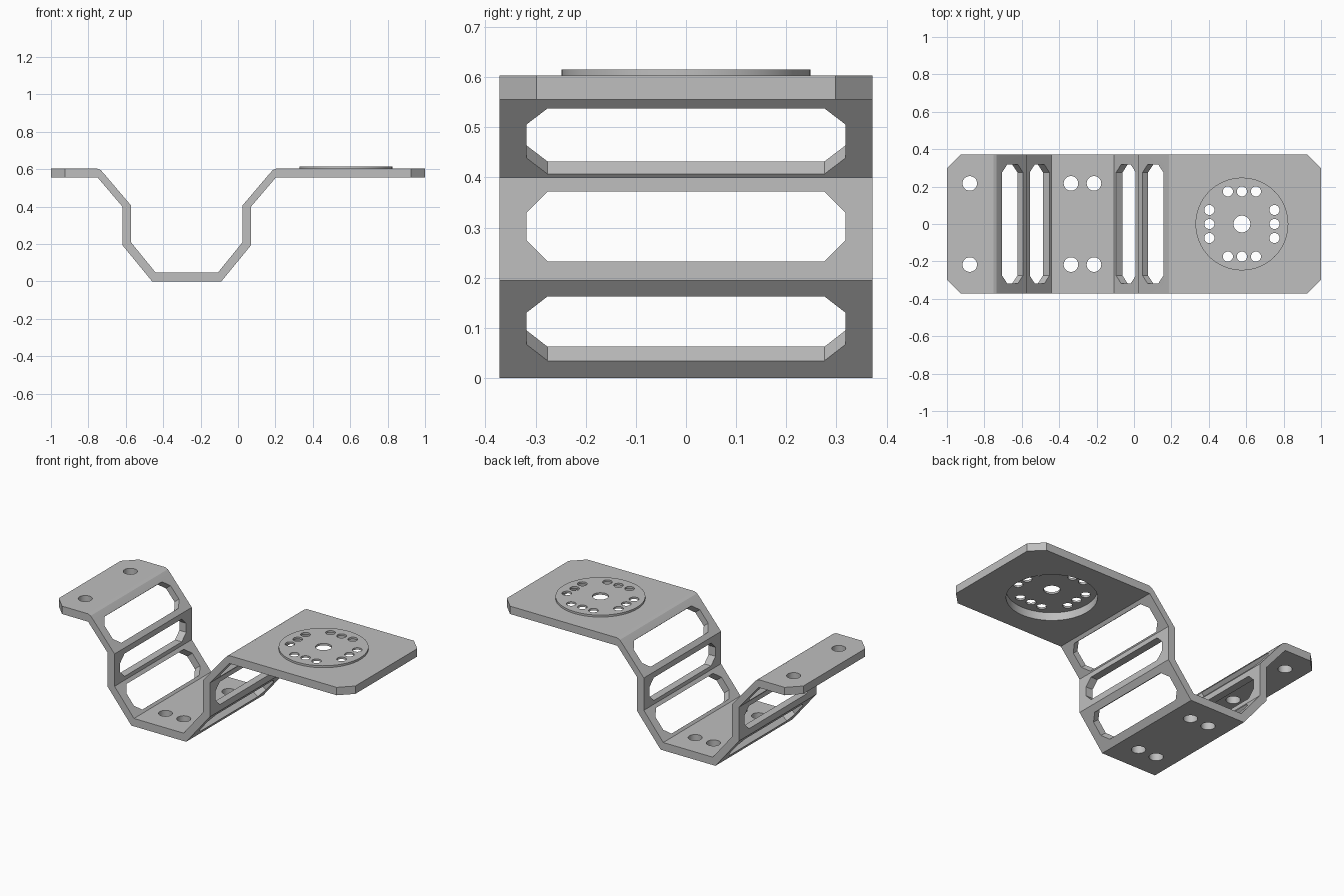
import bpy, bmesh, math
from mathutils import Vector, Matrix

if "Cube" in bpy.data.objects:
    bpy.data.objects.remove(bpy.data.objects["Cube"], do_unlink=True)

HALF_W = 0.372      # half width of the strip
TOP = 0.603         # top of the mounting plates
MID = -0.274        # centre of the channel
DISC_X = 0.577

metal = bpy.data.materials.new("grey metal")
metal.use_nodes = True
GREY = (0.52, 0.52, 0.52, 1)
metal.diffuse_color = GREY
metal.node_tree.nodes["Principled BSDF"].inputs["Base Color"].default_value = GREY


def prism(bm, outline, matrix, depth):
    """Extrude a flat outline symmetrically along its local z."""
    rings = [[bm.verts.new(matrix @ Vector((u, v, s * depth / 2))) for u, v in outline]
             for s in (-1, 1)]
    n = len(outline)
    bm.faces.new(rings[0][::-1])
    bm.faces.new(rings[1])
    for i in range(n):
        j = (i + 1) % n
        bm.faces.new((rings[0][i], rings[0][j], rings[1][j], rings[1][i]))


def circle(r, n):
    return [(r * math.cos(math.tau * i / n), r * math.sin(math.tau * i / n)) for i in range(n)]


def hole(bm, x, y, z, r, n=32, depth=0.2):
    prism(bm, circle(r, n), Matrix.Translation((x, y, z)), depth)


def make(name, bm):
    bmesh.ops.recalc_face_normals(bm, faces=bm.faces[:])
    mesh = bpy.data.meshes.new(name)
    bm.to_mesh(mesh)
    bm.free()
    mesh.materials.append(metal)
    obj = bpy.data.objects.new(name, mesh)
    bpy.context.collection.objects.link(obj)
    return obj


def cut(obj, bm):
    """Subtract the cutters, apply the result and shade it."""
    cutter = make("cutter", bm)
    cutter.hide_render = True
    mod = obj.modifiers.new("cut", 'BOOLEAN')
    mod.operation, mod.solver, mod.object = 'DIFFERENCE', 'EXACT', cutter
    bpy.ops.object.select_all(action='DESELECT')
    bpy.context.view_layer.objects.active = obj
    obj.select_set(True)
    bpy.ops.object.modifier_apply(modifier=mod.name)
    bpy.data.objects.remove(cutter, do_unlink=True)
    bpy.ops.object.shade_smooth_by_angle(angle=math.radians(20))


# Bent strip: right half of the channel section, mirrored about its centre
inner = [(0.167, 0.048), (0.298, 0.209), (0.298, 0.406), (0.444, 0.578),
         (0.460, 0.595), (0.478, TOP)]
outer = [(0.185, 0), (0.344, 0.194), (0.344, 0.400), (0.476, 0.555)]


def span(points, top):
    left = [(MID - x, z) for x, z in reversed(points)]
    right = [(MID + x, z) for x, z in points]
    return [(-1, top)] + left + right + [(1, top)]


bm = bmesh.new()
upright = Matrix.Rotation(math.pi / 2, 4, 'X')
prism(bm, span(inner, TOP) + span(outer, 0.555)[::-1], upright, 2 * HALF_W)
bracket = make("bent_bracket", bm)

cutters = bmesh.new()

# Chamfered slots in each of the three wall sections on both sides
mid_line = [(0.177, 0.023), (0.321, 0.201), (0.321, 0.403), (0.459, 0.567)]
slot_lengths = (0.166, 0.139, 0.172)
for (x0, z0), (x1, z1), length in zip(mid_line, mid_line[1:], slot_lengths):
    a, c, w = length / 2, 0.042, 0.318
    octagon = [(a, w - c), (a - c, w), (c - a, w), (-a, w - c),
               (-a, c - w), (c - a, -w), (a - c, -w), (a, c - w)]
    for side in (-1, 1):
        along = Vector((side * (x1 - x0), 0, z1 - z0)).normalized()
        across = Vector((0, 1, 0))
        frame = Matrix((along, across, along.cross(across))).transposed().to_4x4()
        centre = Vector((MID + side * (x0 + x1) / 2, 0, (z0 + z1) / 2))
        prism(cutters, octagon, Matrix.Translation(centre) @ frame, 0.08)

# Clipped outer corners and bolt holes
for s in (-1, 1):
    for x in (-1, 1):
        hole(cutters, x, s * HALF_W, 0.58, 0.074, n=4)
    hole(cutters, -0.878, s * 0.217, 0.58, 0.039)
    for x in (-0.337, -0.214):
        hole(cutters, x, s * 0.217, 0.02, 0.039)

# Opening beneath the disc
hole(cutters, DISC_X, 0, 0.58, 0.246, n=64)
cut(bracket, cutters)

# Thin disc with a softened rim
bm = bmesh.new()
hole(bm, DISC_X, 0, TOP + 0.006, 0.248, n=64, depth=0.012)
rim = [e for e in bm.edges if all(v.co.z > TOP + 0.006 for v in e.verts)]
bmesh.ops.bevel(bm, geom=rim, offset=0.007, segments=2, profile=0.5, affect='EDGES')
disc = make("mounting_disc", bm)

# Centre hole and four groups of three small holes
cutters = bmesh.new()
hole(cutters, DISC_X, 0, TOP, 0.045)
for s in (-1, 1):
    for offset in (-0.075, 0, 0.075):
        hole(cutters, DISC_X + offset, s * 0.174, TOP, 0.027, n=24)
        hole(cutters, DISC_X + s * 0.174, offset, TOP, 0.027, n=24)
cut(disc, cutters)
